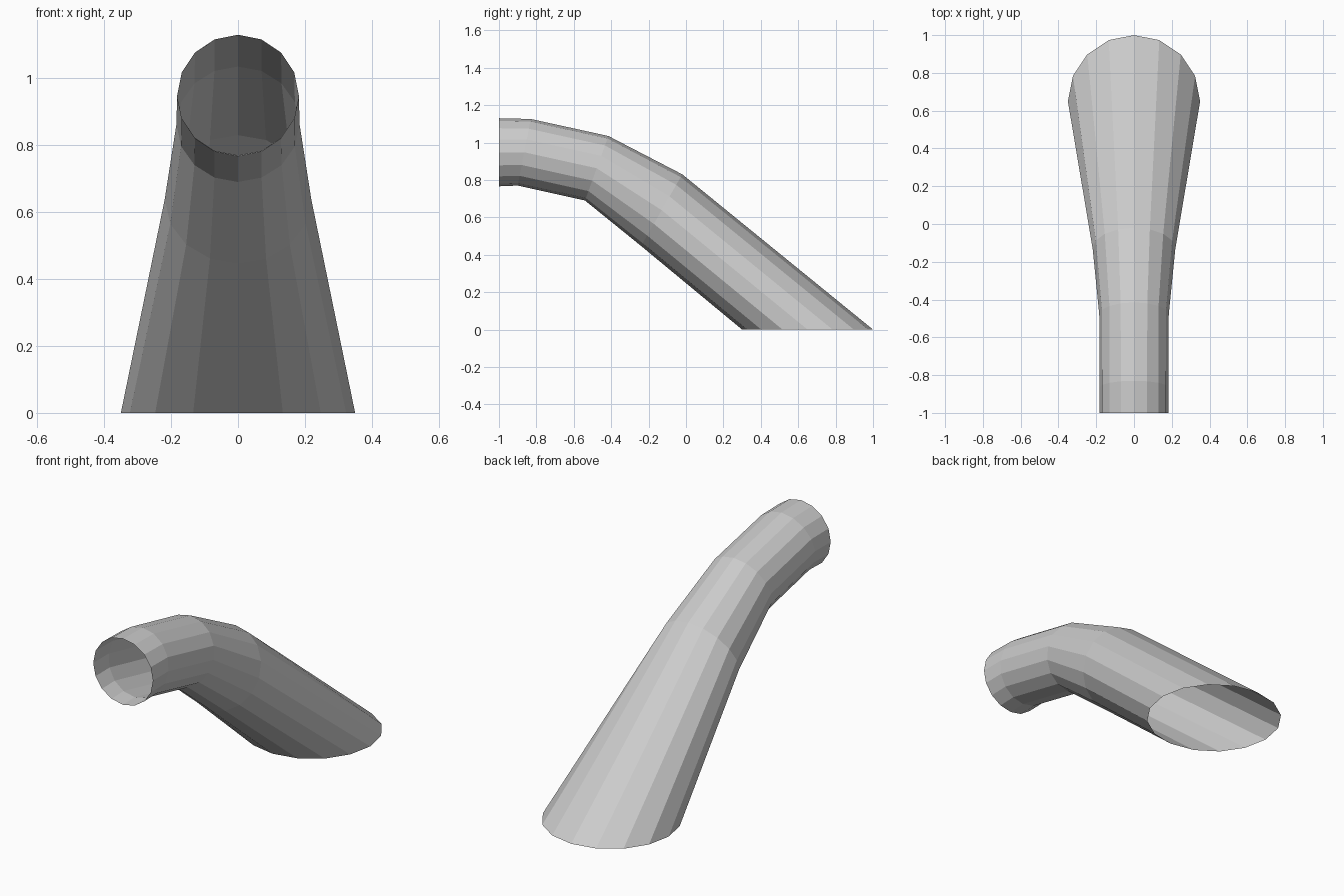
import bpy, bmesh
from math import sin, cos, pi

if "Cube" in bpy.data.objects:
    bpy.data.objects.remove(bpy.data.objects["Cube"])

SIDES = 16

# Rings along the pipe: (top y, top z), (bottom y, bottom z), half width in x
RINGS = [
    ((-1.00, 1.13), (-1.00, 0.766), 0.182),
    ((-0.83, 1.126), (-0.90, 0.77), 0.182),
    ((-0.415, 1.035), (-0.54, 0.69), 0.184),
    ((-0.02, 0.83), (-0.24, 0.447), 0.219),
    ((1.00, 0.00), (0.30, 0.00), 0.35),
]


def add_ring(bm, top, bottom, rx):
    cy, cz = (top[0] + bottom[0]) / 2, (top[1] + bottom[1]) / 2
    uy, uz = top[0] - cy, top[1] - cz
    ring = []
    for i in range(SIDES):
        a = 2 * pi * i / SIDES
        ring.append(bm.verts.new((rx * sin(a), cy + uy * cos(a), cz + uz * cos(a))))
    return ring


# Bent flared pipe, a single open-ended sheet
bm = bmesh.new()
rings = [add_ring(bm, *r) for r in RINGS]
for a, b in zip(rings, rings[1:]):
    for i in range(SIDES):
        j = (i + 1) % SIDES
        bm.faces.new((a[i], b[i], b[j], a[j]))

# Make the faces point outward
bm.normal_update()
top_face = max(bm.faces, key=lambda f: f.calc_center_median().z)
if top_face.normal.z < 0:
    bmesh.ops.reverse_faces(bm, faces=bm.faces[:])

mesh = bpy.data.meshes.new("bent_pipe")
bm.to_mesh(mesh)
bm.free()
pipe = bpy.data.objects.new("bent_pipe", mesh)
bpy.context.collection.objects.link(pipe)
